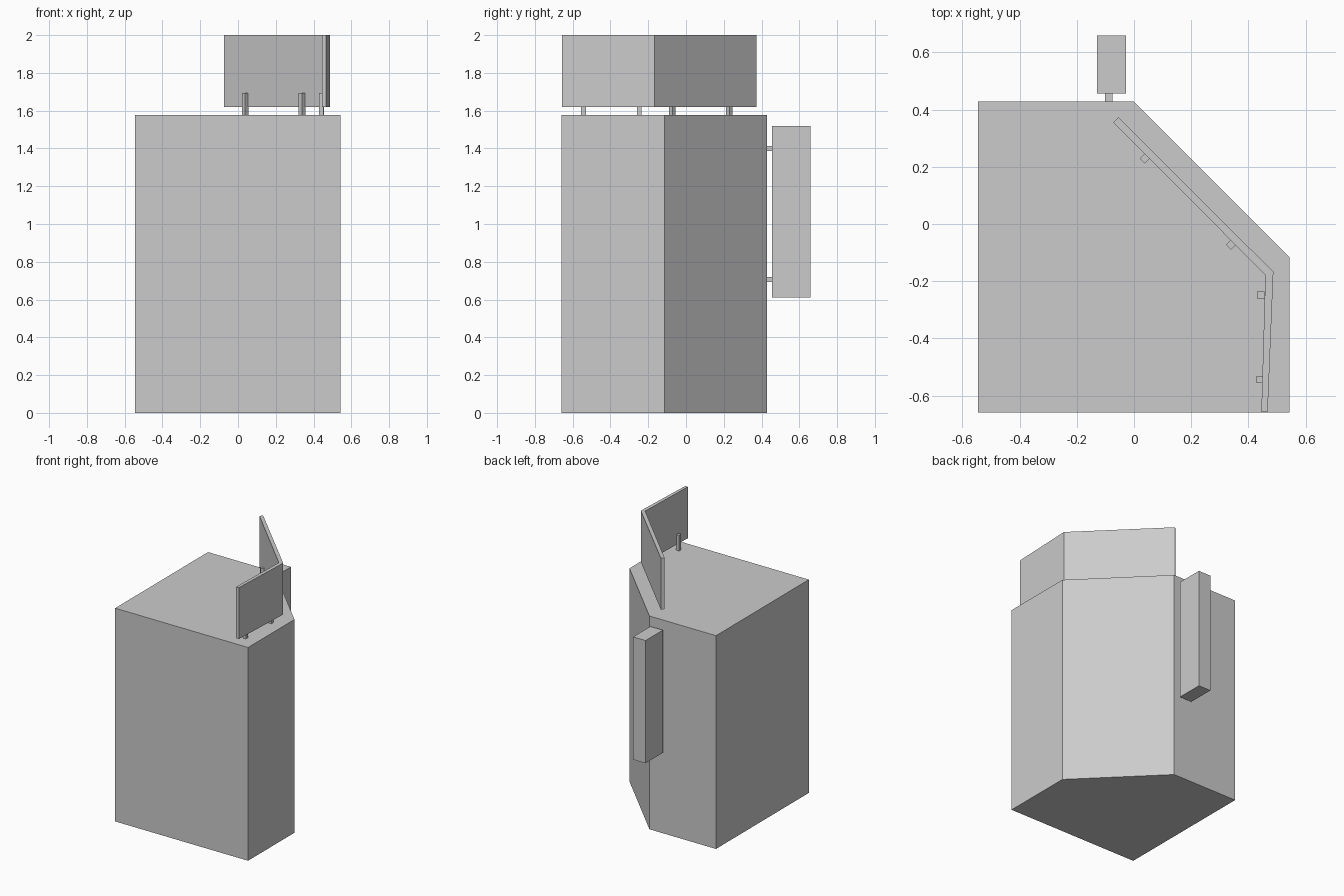
import bpy
import bmesh
from math import radians
from mathutils import Matrix

cube = bpy.data.objects.get("Cube")
if cube:
    bpy.data.objects.remove(cube, do_unlink=True)

GREY = (0.6, 0.6, 0.6, 1.0)
grey = bpy.data.materials.new("plain grey")
grey.use_nodes = True
grey.diffuse_color = GREY
grey.node_tree.nodes["Principled BSDF"].inputs["Base Color"].default_value = GREY


def finish(name, bm):
    """Turn a bmesh into a flat-shaded grey object."""
    bmesh.ops.recalc_face_normals(bm, faces=bm.faces)
    mesh = bpy.data.meshes.new(name)
    bm.to_mesh(mesh)
    bm.free()
    mesh.materials.append(grey)
    obj = bpy.data.objects.new(name, mesh)
    bpy.context.collection.objects.link(obj)
    return obj


def prism(name, outline, z0, z1):
    """Extrude a plan outline from z0 up to z1."""
    bm = bmesh.new()
    base = bm.faces.new([bm.verts.new((x, y, z0)) for x, y in outline])
    top = bmesh.ops.extrude_face_region(bm, geom=[base])["geom"]
    verts = [g for g in top if isinstance(g, bmesh.types.BMVert)]
    bmesh.ops.translate(bm, verts=verts, vec=(0, 0, z1 - z0))
    return finish(name, bm)


def box(name, centre, size, turn=0):
    """Box of a given size, turned about the vertical axis."""
    bm = bmesh.new()
    place = (Matrix.Translation(centre) @ Matrix.Rotation(radians(turn), 4, "Z")
             @ Matrix.Diagonal((*size, 1)))
    bmesh.ops.create_cube(bm, size=1, matrix=place)
    return finish(name, bm)


# Main building block with one cut corner
prism("main_block", [(-0.545, -0.658), (0.543, -0.658), (0.543, -0.115),
                     (0.0, 0.428), (-0.545, 0.428)], 0, 1.578)

# Folded roof panel following the cut corner
prism("roof_panel", [(-0.055, 0.373), (-0.073, 0.355), (0.459, -0.178),
                     (0.445, -0.657), (0.467, -0.657), (0.487, -0.167)], 1.62, 2.0)

# Short posts holding up the roof panel
posts = [(0.038, 0.229, 45), (0.339, -0.072, 45), (0.443, -0.248, 0), (0.441, -0.543, 0)]
for i, (x, y, turn) in enumerate(posts):
    box(f"panel_post_{i + 1}", (x, y, 1.635), (0.025, 0.025, 0.118), turn)

# Projecting sign on the back wall with its two brackets
box("wall_sign", (-0.079, 0.557, 1.065), (0.102, 0.203, 0.908))
for name, z in (("lower", 0.707), ("upper", 1.4)):
    box(f"{name}_sign_bracket", (-0.088, 0.442, z), (0.027, 0.032, 0.027))
